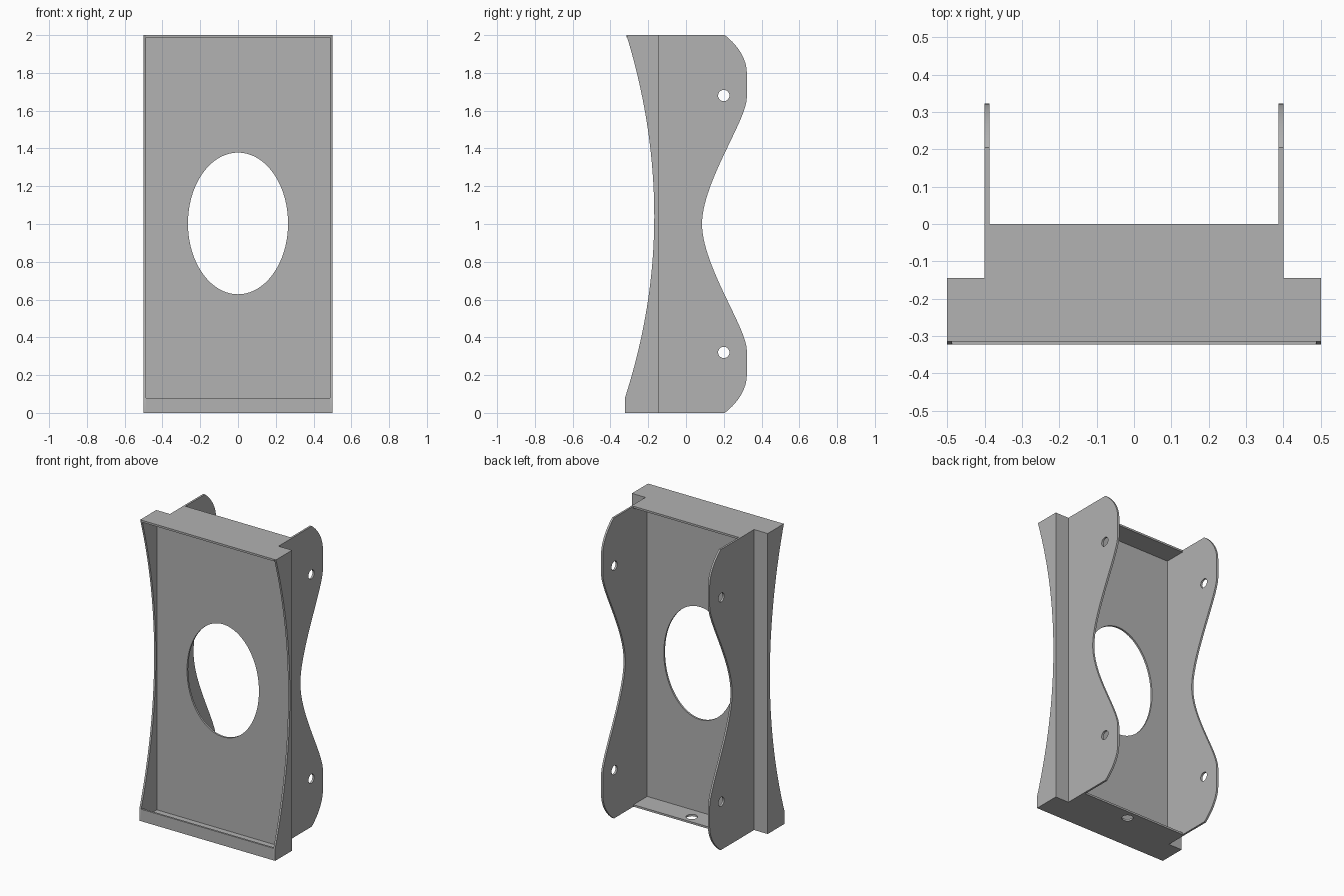
import bpy, bmesh, math
from mathutils import Matrix, Vector
from mathutils.geometry import interpolate_bezier

cube = bpy.data.objects.get("Cube")
if cube:
    bpy.data.objects.remove(cube)

# Single painted-metal colour
metal = bpy.data.materials.new("grey_metal")
metal.use_nodes = True
grey = (0.445, 0.445, 0.445, 1)
metal.diffuse_color = grey
metal.node_tree.nodes["Principled BSDF"].inputs["Base Color"].default_value = grey

T = 0.013        # sheet thickness
W = 0.5          # half width of the front box
P = 0.4          # half width across the rear side panels
H = 2.0
STEP = -0.145    # rear face of the front plate
FRONT_TOP, FRONT_LOW, LIP = -0.315, -0.323, 0.08

# Column axes of each sheet plane: local u, v and thickness direction
PLANES = {
    "xz": ((1, 0, 0), (0, 0, 1), (0, -1, 0)),
    "yz": ((0, 1, 0), (0, 0, 1), (1, 0, 0)),
    "xy": ((1, 0, 0), (0, 1, 0), (0, 0, 1)),
}


def ellipse(cx, cy, rx, ry, n=64):
    return [(cx + rx * math.cos(2 * math.pi * i / n),
             cy + ry * math.sin(2 * math.pi * i / n)) for i in range(n)]


def bezier(a, ha, hb, b, n=20):
    return [tuple(p)[:2] for p in interpolate_bezier(
        Vector(a), Vector(ha), Vector(hb), Vector(b), n)]


def rect(u0, u1, v0, v1):
    return [(u0, v0), (u1, v0), (u1, v1), (u0, v1)]


def sheet(name, plane, centre, outlines):
    """Flat sheet: first outline is the border, the rest are holes."""
    curve = bpy.data.curves.new(name + "_outline", "CURVE")
    curve.dimensions = "2D"
    curve.fill_mode = "BOTH"
    curve.extrude = T / 2
    for pts in outlines:
        spline = curve.splines.new("POLY")
        spline.points.add(len(pts) - 1)
        for sp, (u, v) in zip(spline.points, pts):
            sp.co = (u, v, 0, 1)
        spline.use_cyclic_u = True
    helper = bpy.data.objects.new(name + "_helper", curve)
    bpy.context.collection.objects.link(helper)
    dg = bpy.context.evaluated_depsgraph_get()
    mesh = bpy.data.meshes.new_from_object(helper.evaluated_get(dg))
    bpy.data.objects.remove(helper)
    bpy.data.curves.remove(curve)

    axes = PLANES[plane]
    turn = Matrix(axes).transposed().to_4x4()
    offset = Matrix.Translation(Vector(axes[2]) * centre * (-1 if plane == "xz" else 1))
    bm = bmesh.new()
    bm.from_mesh(mesh)
    bmesh.ops.transform(bm, matrix=offset @ turn, verts=bm.verts)
    bmesh.ops.remove_doubles(bm, verts=bm.verts, dist=0.0002)
    bmesh.ops.recalc_face_normals(bm, faces=bm.faces)
    bm.to_mesh(mesh)
    bm.free()
    mesh.name = name
    mesh.materials.clear()
    mesh.materials.append(metal)
    obj = bpy.data.objects.new(name, mesh)
    bpy.context.collection.objects.link(obj)
    bpy.ops.object.select_all(action="DESELECT")
    obj.select_set(True)
    bpy.context.view_layer.objects.active = obj
    bpy.ops.object.shade_smooth_by_angle(angle=math.radians(30))
    return obj


# Front plate with the oval opening
sheet("front_plate", "xz", STEP - T / 2,
      [rect(-W + T, W - T, T, H - T), ellipse(0, 1.003, 0.265, 0.375, 96)])


# Top and bottom plates: wide in front, narrower behind the front plate
def t_outline(front):
    w, p = W - T, P - T
    return [(-w, front), (w, front), (w, STEP), (p, STEP),
            (p, 0), (-p, 0), (-p, STEP), (-w, STEP)]


sheet("top_plate", "xy", H - T / 2, [t_outline(FRONT_TOP)])
sheet("bottom_plate", "xy", T / 2,
      [t_outline(FRONT_LOW + T), ellipse(0, -0.062, 0.035, 0.035, 32)])

# Raised lip along the bottom front edge
sheet("bottom_lip", "xz", FRONT_LOW + T / 2, [rect(-W + T, W - T, 0, LIP)])

# Concave front edge of the side flanges
arc = []
for i in range(41):
    t = i / 20 - 1
    z = (H + LIP) / 2 - t * (H - LIP) / 2
    end = FRONT_TOP if t < 0 else FRONT_LOW
    arc.append((-0.168 + (end + 0.168) * t * t, z))
flange = arc + [(FRONT_LOW, 0), (STEP, 0), (STEP, H)]

# Waisted rear edge of the side panels, mirrored about mid height
upper = bezier((0.205, H), (0.265, 1.955), (0.322, 1.88), (0.322, 1.8), 14)
upper += bezier((0.322, 1.67), (0.322, 1.55), (0.085, 1.22), (0.085, 1.0), 28)
lower = [(y, H - z) for y, z in reversed(upper[:-1])]
panel = [(STEP, H)] + upper + lower + [(STEP, 0)]
holes = [ellipse(0.2, z, 0.03, 0.03, 32) for z in (0.32, 1.68)]

for side, s in (("left", 1), ("right", -1)):
    sheet(side + "_flange", "yz", s * (W - T / 2), [flange])
    sheet(side + "_panel", "yz", s * (P - T / 2), [panel] + holes)
